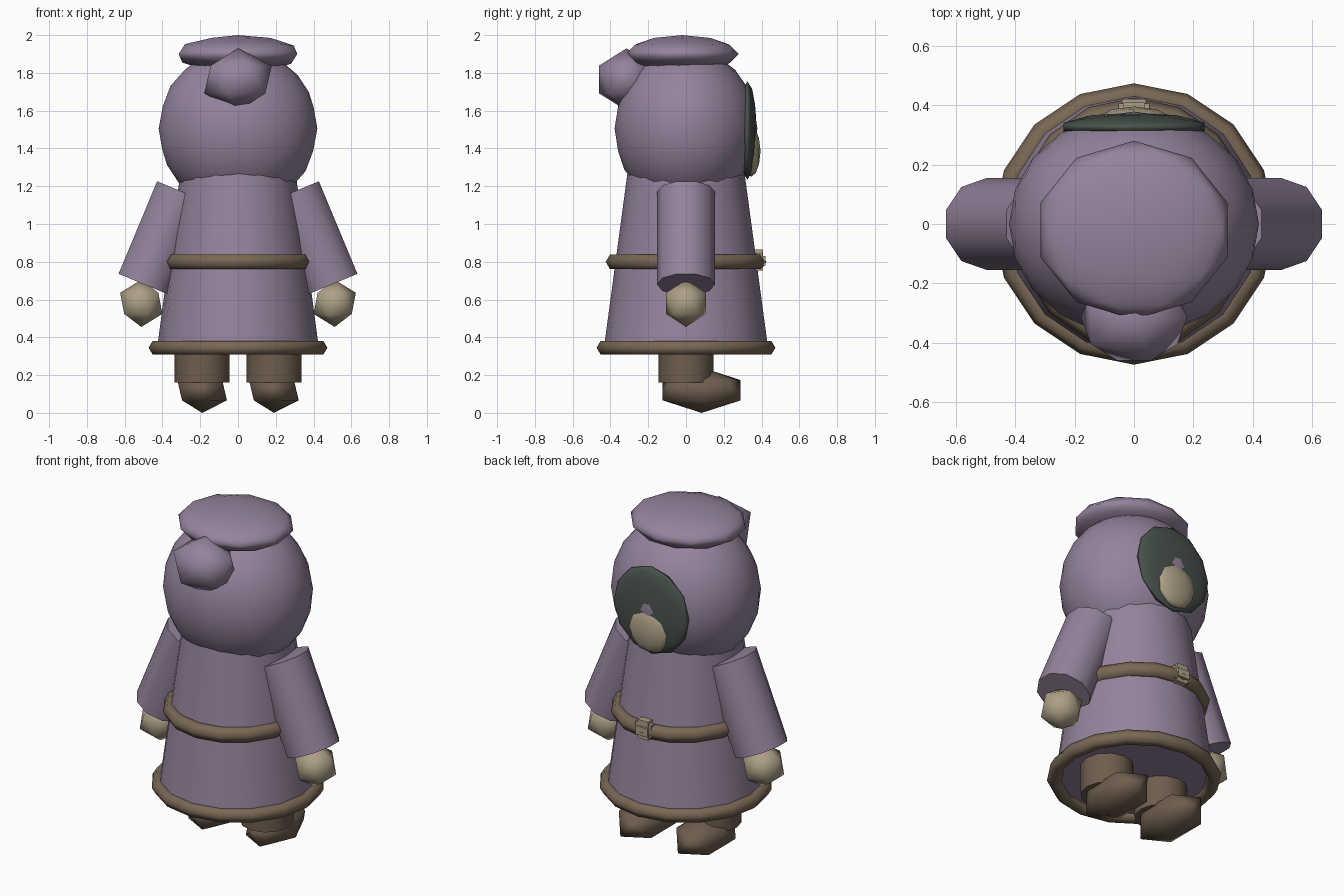
import bpy, math
from mathutils import Vector

if "Cube" in bpy.data.objects:
    bpy.data.objects.remove(bpy.data.objects["Cube"])


def material(name, rgb):
    m = bpy.data.materials.new(name)
    m.diffuse_color = (*rgb, 1)
    m.use_nodes = True
    m.node_tree.nodes["Principled BSDF"].inputs["Base Color"].default_value = m.diffuse_color
    return m


PURPLE = material("dusty_purple", (0.300, 0.228, 0.335))
BROWN = material("trim_brown", (0.188, 0.136, 0.089))
BOOT = material("boot_brown", (0.156, 0.110, 0.075))
TAN = material("pale_tan", (0.420, 0.350, 0.240))
GREEN = material("dark_green", (0.065, 0.084, 0.071))


def finish(name, mat, angle=None):
    o = bpy.context.object
    o.name = name
    o.data.materials.append(mat)
    if angle is None:
        bpy.ops.object.shade_smooth()
    else:
        bpy.ops.object.shade_smooth_by_angle(angle=math.radians(angle))
    return o


def blob(name, mat, loc, size, detail=1, turn=0):
    """Faceted ellipsoid."""
    bpy.ops.mesh.primitive_ico_sphere_add(subdivisions=detail, radius=1, location=loc,
                                          rotation=(0, 0, turn))
    bpy.context.object.scale = size
    return finish(name, mat)


def tube(name, mat, a, b, r1, r2, sides, tilt=0):
    """Capped cone from a to b."""
    a, b = Vector(a), Vector(b)
    bpy.ops.mesh.primitive_cone_add(vertices=sides, radius1=r1, radius2=r2,
                                    depth=(b - a).length, location=(a + b) / 2,
                                    rotation=(0, tilt, 0))
    return finish(name, mat, 40)


def ring(name, z, major, minor, sx=1):
    bpy.ops.mesh.primitive_torus_add(major_segments=16, minor_segments=6, major_radius=major,
                                     minor_radius=minor, location=(0, 0, z))
    bpy.context.object.scale = (sx, 1, 1)
    return finish(name, BROWN)


def box(name, mat, loc, size):
    bpy.ops.mesh.primitive_cube_add(size=1, location=loc)
    bpy.context.object.scale = size
    return finish(name, mat, 30)


# Robe with hem and belt
robe = tube("robe", PURPLE, (0, 0, 0.34), (0, 0, 1.27), 0.435, 0.31, 16)
robe.scale.x = 0.985
ring("hem", 0.345, 0.432, 0.041)
ring("belt", 0.80, 0.38, 0.045, 0.945)

# Belt buckle
box("buckle_plate", TAN, (0, 0.388, 0.81), (0.105, 0.036, 0.075))
box("buckle_bar", TAN, (0, 0.388, 0.81), (0.07, 0.04, 0.11))
box("buckle_pin", TAN, (0, 0.41, 0.805), (0.08, 0.022, 0.05))

# Head, hood brim and hood tip
blob("head", PURPLE, (0, 0, 1.505), (0.42, 0.378, 0.43), 3)
blob("hood_brim", PURPLE, (0, -0.02, 1.9), (0.33, 0.30, 0.10), 2)
blob("hood_tip", PURPLE, (0, -0.315, 1.765), (0.20, 0.17, 0.165))

# Dark face opening and face
blob("face_opening", GREEN, (0, 0.325, 1.495), (0.25, 0.05, 0.26), 2)
blob("face", TAN, (0, 0.345, 1.385), (0.13, 0.05, 0.135), 2)

# Arms, hands, legs and boots on both sides
for s, side in ((1, "right"), (-1, "left")):
    tube("arm_" + side, PURPLE, (s * 0.497, 0, 0.68), (s * 0.293, 0, 1.17),
         0.154, 0.154, 10, -s * math.atan2(0.204, 0.49))
    blob("hand_" + side, TAN, (s * 0.512, 0, 0.58), (s * 0.125, 0.125, 0.125))
    tube("leg_" + side, BOOT, (s * 0.19, 0, 0.16), (s * 0.19, 0, 0.42), 0.145, 0.145, 12)
    blob("boot_" + side, BOOT, (s * 0.19, 0.083, 0.12), (0.147, 0.243, 0.12), 1, math.pi)

# Fix mirrored normals by baking scale
for o in bpy.data.objects:
    if o.scale.x < 0:
        o.data.transform(o.matrix_basis.to_3x3().to_4x4())
        o.data.flip_normals()
        o.scale = (1, 1, 1)
        o.rotation_euler = (0, 0, 0)
